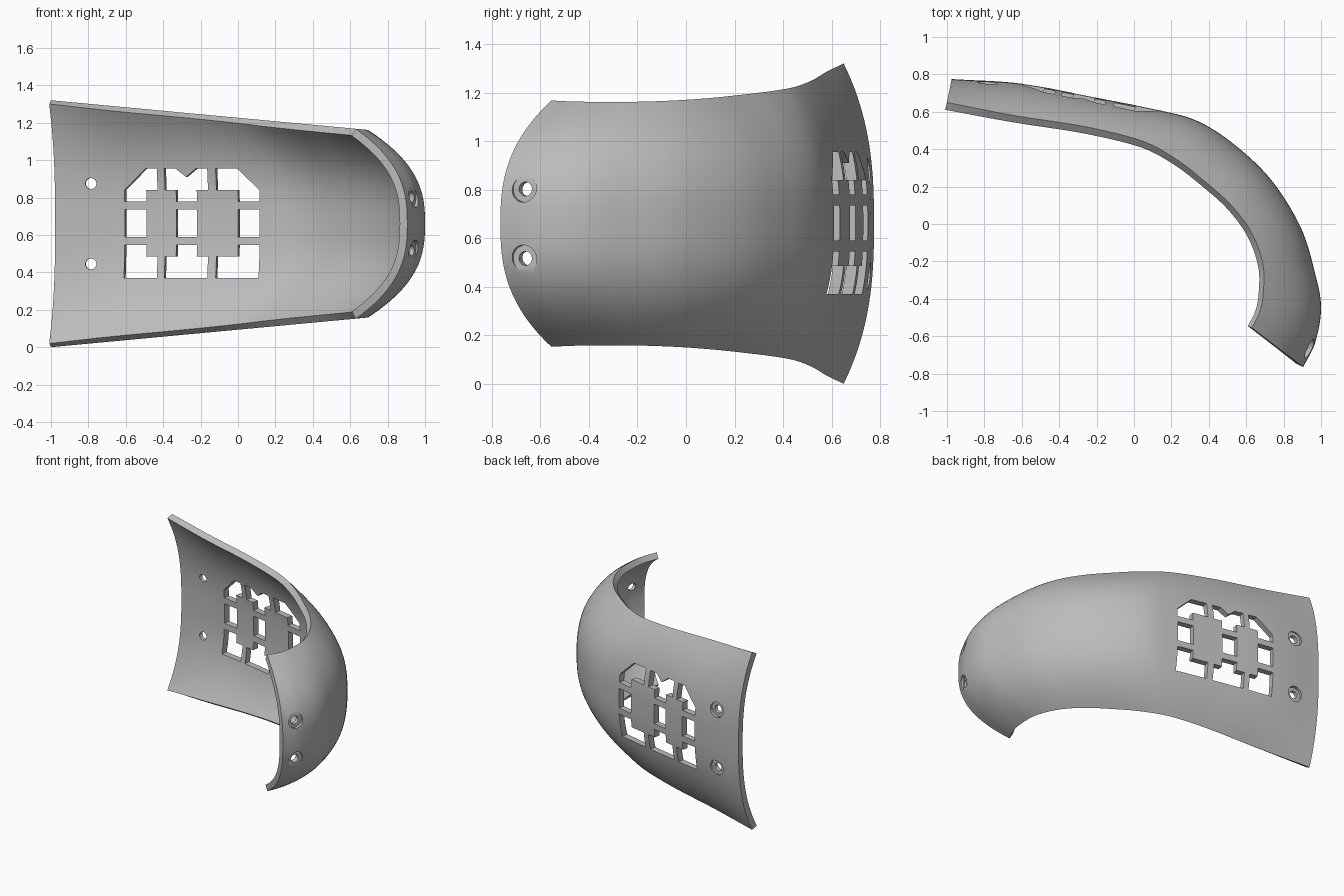
import bpy, bmesh, math
from mathutils import Vector, Matrix
from mathutils.geometry import interpolate_bezier

if "Cube" in bpy.data.objects:
    bpy.data.objects.remove(bpy.data.objects["Cube"])

MID = 0.66          # height of the symmetry plane
WALL = 0.045        # shell thickness

# Plan-view guides: crown line of the shell and its rim line, paired by station
CROWN = [(-.975, .775), (-.6, .75), (-.2, .675), (.14, .607), (.34, .55), (.53, .43), (.73, .24),
         (.89, -.015), (.97, -.27), (1, -.45), (.97, -.63), (.905, -.765)]
RIM = [(-1, .65), (-.64, .58), (-.26, .52), (.04, .445), (.22, .35), (.37, .235), (.52, .1),
       (.63, -.05), (.69, -.22), (.69, -.38), (.67, -.475), (.63, -.555)]


def smooth_path(points, steps=8):
    """Curve passing through all the points."""
    p = [Vector(q) for q in points]
    p = [2 * p[0] - p[1]] + p + [2 * p[-1] - p[-2]]
    out = []
    for a, b, c, d in zip(p, p[1:], p[2:], p[3:]):
        out += interpolate_bezier(b, b + (c - a) / 6, c - (d - b) / 6, c, steps + 1)[:-1]
    return out + [p[-2]]


def make_object(name, bm):
    mesh = bpy.data.meshes.new(name)
    bm.to_mesh(mesh)
    bm.free()
    obj = bpy.data.objects.new(name, mesh)
    bpy.context.collection.objects.link(obj)
    return obj


# Curved outer skin, lofted between rim and crown
bm = bmesh.new()
COLS = 40
rows = []
for crown, rim in zip(smooth_path(CROWN), smooth_path(RIM)):
    half = MID - 0.0935 * (rim.x + 1)
    row = []
    for j in range(COLS + 1):
        u = 2 * j / COLS - 1
        p = rim.lerp(crown, 1 - abs(u) ** 2.6)
        row.append(bm.verts.new((p.x, p.y, MID + u * half)))
    rows.append(row)
for a, b in zip(rows, rows[1:]):
    for j in range(COLS):
        bm.faces.new((a[j], a[j + 1], b[j + 1], b[j]))
shell = make_object("curved_shell", bm)


# Cutter shapes
def add_prism(bm, outline):
    """Extrude an x-z outline through the nearly flat back wall."""
    n = Vector((.2, .98, 0))
    base = [Vector((x, .585 - .2 * x, z)) for x, z in outline]
    front = [bm.verts.new(p - n * .12) for p in base]
    back = [bm.verts.new(p + n * .15) for p in base]
    bm.faces.new(front)
    bm.faces.new(back[::-1])
    for i in range(len(base)):
        k = (i + 1) % len(base)
        bm.faces.new((front[i], back[i], back[k], front[k]))


def add_cylinder(bm, centre, axis, radius, depth):
    turn = Vector(axis).to_track_quat('Z', 'Y').to_matrix().to_4x4()
    bmesh.ops.create_cone(bm, cap_ends=True, segments=32, radius1=radius, radius2=radius,
                          depth=depth, matrix=Matrix.Translation(centre) @ turn)


holes, bores = bmesh.new(), bmesh.new()

# Window grid: levels, plate edges and bar edges
LO, HI = .37, .955
P_LO, P_HI = .485, .84
B1, B2, B3, B4 = .545, .59, .735, .78
L, R = -.605, .115
plates = [(-.49, -.33), (-.22, 0)]
(p1, p2), (p3, p4) = plates
b1, b2, b3, b4 = -.43, -.39, -.16, -.115

# Middle row
for x0, x1 in ((L, p1), (p2, p3), (p4, R)):
    add_prism(holes, [(x0, B2), (x1, B2), (x1, B3), (x0, B3)])
# Bottom row
add_prism(holes, [(L, LO), (b1, LO), (b1, P_LO), (p1, P_LO), (p1, B1), (L, B1)])
add_prism(holes, [(b2, LO), (b3, LO), (b3, P_LO), (p3, P_LO), (p3, B1), (p2, B1), (p2, P_LO), (b2, P_LO)])
add_prism(holes, [(b4, LO), (R, LO), (R, B1), (p4, B1), (p4, P_LO), (b4, P_LO)])
# Top row with chamfered corners and a centre notch
add_prism(holes, [(L, B4), (p1, B4), (p1, P_HI), (b1, P_HI), (b1, HI), (p1, HI), (L, P_HI)])
add_prism(holes, [(b2, P_HI), (p2, P_HI), (p2, B4), (p3, B4), (p3, P_HI), (b3, P_HI), (b3, HI),
                  (p3, HI), (-.275, .91), (p2, HI), (b2, HI)])
add_prism(holes, [(b4, P_HI), (p4, P_HI), (p4, B4), (R, B4), (R, P_HI), (p4, HI), (b4, HI)])

# Counterbored screw holes at both ends
for x, y, axis, gap in ((-.782, .764, (.08, 1, 0), .215), (.952, -.672, (.91, -.41, 0), .143)):
    for side in (-1, 1):
        centre = Vector((x, y, MID + side * gap))
        add_cylinder(holes, centre, axis, .029, .3)
        add_cylinder(bores, centre + Vector(axis) * .08, axis, .055, .21)

cutters = []
for name, cut in (("window_cutter", holes), ("bore_cutter", bores)):
    bmesh.ops.recalc_face_normals(cut, faces=cut.faces)
    cutters.append(make_object(name, cut))
    cutters[-1].hide_render = True

# Thicken the skin, then cut the openings
solid = shell.modifiers.new("wall", 'SOLIDIFY')
solid.thickness = WALL
solid.offset = -1
solid.use_even_offset = True
for cutter in cutters:
    cut = shell.modifiers.new(cutter.name, 'BOOLEAN')
    cut.operation = 'DIFFERENCE'
    cut.solver = 'EXACT'
    cut.object = cutter
bpy.context.view_layer.update()
graph = bpy.context.evaluated_depsgraph_get()
mesh = bpy.data.meshes.new_from_object(shell.evaluated_get(graph))
shell.modifiers.clear()
shell.data = mesh
for cutter in cutters:
    bpy.data.objects.remove(cutter)

# Plain grey finish
grey = bpy.data.materials.new("plain_grey")
grey.use_nodes = True
colour = (.5, .5, .5, 1)
grey.diffuse_color = colour
grey.node_tree.nodes["Principled BSDF"].inputs["Base Color"].default_value = colour
mesh.materials.clear()
mesh.materials.append(grey)

bpy.ops.object.select_all(action='DESELECT')
shell.select_set(True)
bpy.context.view_layer.objects.active = shell
bpy.ops.object.shade_smooth_by_angle(angle=math.radians(30))
